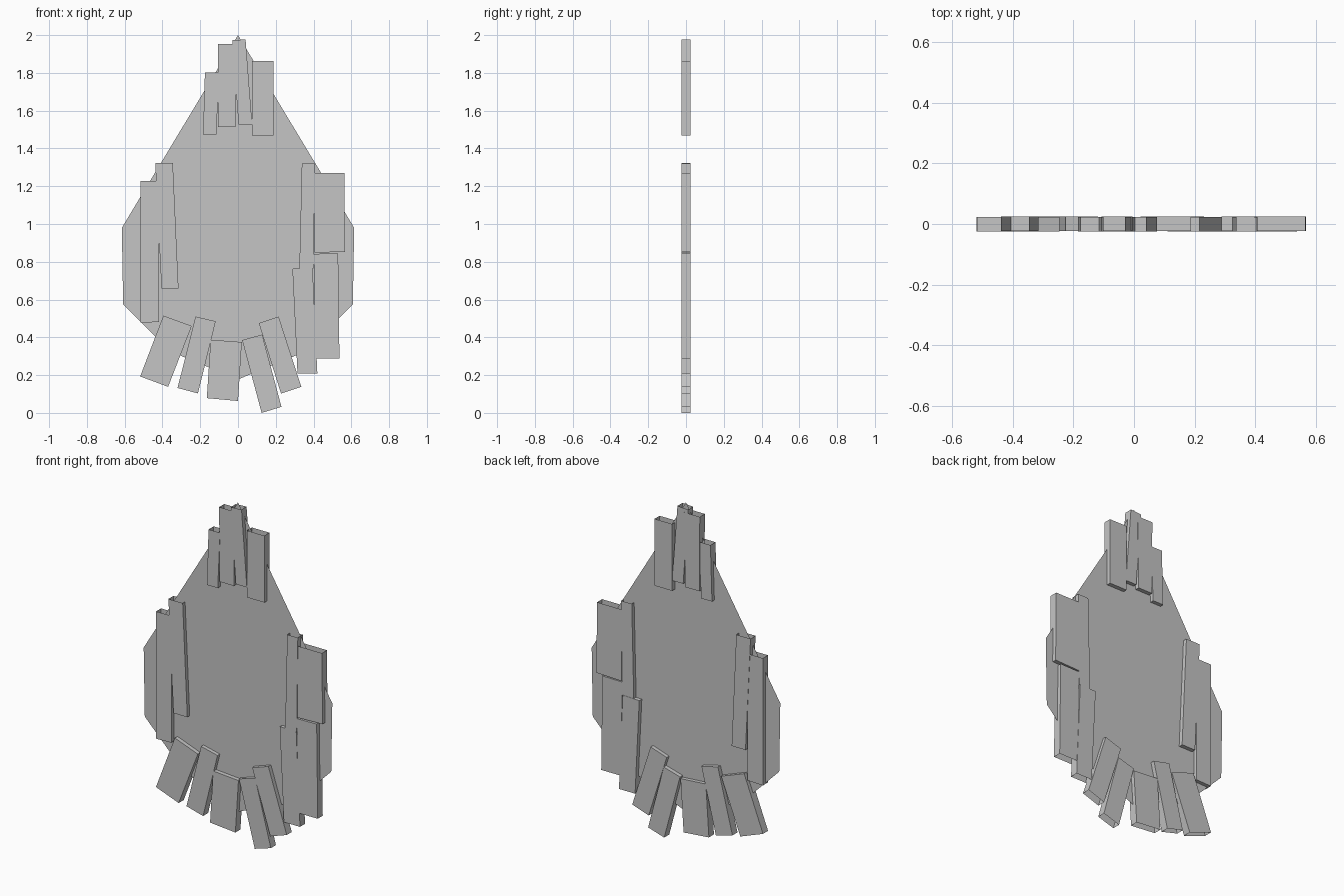
import bpy
import bmesh

cube = bpy.data.objects.get("Cube")
if cube:
    bpy.data.objects.remove(cube, do_unlink=True)

COLOUR = (0.56, 0.56, 0.56, 1)
grey = bpy.data.materials.new("light grey")
grey.use_nodes = True
grey.diffuse_color = COLOUR
grey.node_tree.nodes["Principled BSDF"].inputs["Base Color"].default_value = COLOUR

HALF = 0.0235  # half the plank thickness


def finish(name, bm):
    mesh = bpy.data.meshes.new(name)
    bm.to_mesh(mesh)
    bm.free()
    mesh.materials.append(grey)
    obj = bpy.data.objects.new(name, mesh)
    bpy.context.collection.objects.link(obj)


def plank(name, corners, open_edge, shift):
    """Corners run top left, top right, bottom right, bottom left; one end is open."""
    bm = bmesh.new()
    front = [bm.verts.new((x, shift - HALF, z)) for x, z in corners]
    back = [bm.verts.new((x, shift + HALF, z)) for x, z in corners]
    bm.faces.new(front)
    bm.faces.new(back)
    ends = []
    for i in range(4):
        j = (i + 1) % 4
        ends.append(bm.faces.new((front[i], front[j], back[j], back[i])))
    bmesh.ops.recalc_face_normals(bm, faces=bm.faces[:])
    bmesh.ops.delete(bm, geom=[ends[open_edge]], context="FACES_ONLY")
    finish(name, bm)


# Thin teardrop sheet, mirrored from one half of its outline
half = [(0.615, 0.98), (0.608, 0.575), (0.362, 0.327)]
outline = [(0, 2)] + half + [(0, 0.177)] + [(-x, z) for x, z in reversed(half)]
bm = bmesh.new()
bm.faces.new([bm.verts.new((x, 0, z)) for x, z in reversed(outline)])
finish("teardrop_sheet", bm)

# Planks around the rim, grouped by place
TOP, BOTTOM = 0, 2
groups = [
    ("peak_plank", TOP, [
        [(-0.175, 1.803), (-0.1, 1.803), (-0.115, 1.473), (-0.185, 1.473)],
        [(-0.107, 1.952), (-0.005, 1.952), (-0.012, 1.513), (-0.105, 1.513)],
        [(-0.03, 1.973), (0.04, 1.977), (0.075, 1.528), (0.003, 1.528)],
        [(0.073, 1.862), (0.188, 1.862), (0.188, 1.468), (0.073, 1.468)]]),
    ("upper_side_plank", TOP, [
        [(-0.517, 1.228), (-0.418, 1.228), (-0.418, 0.481), (-0.517, 0.478)],
        [(-0.438, 1.322), (-0.345, 1.322), (-0.315, 0.658), (-0.405, 0.658)],
        [(0.338, 1.32), (0.407, 1.32), (0.4, 0.765), (0.325, 0.765)],
        [(0.405, 1.27), (0.563, 1.27), (0.567, 0.853), (0.405, 0.848)]]),
    ("lower_side_plank", BOTTOM, [
        [(0.4, 0.842), (0.53, 0.844), (0.537, 0.288), (0.41, 0.288)],
        [(0.288, 0.763), (0.395, 0.767), (0.42, 0.208), (0.315, 0.208)]]),
    ("foot_plank", BOTTOM, [
        [(-0.395, 0.515), (-0.245, 0.46), (-0.37, 0.138), (-0.518, 0.193)],
        [(-0.225, 0.51), (-0.118, 0.485), (-0.212, 0.103), (-0.32, 0.132)],
        [(-0.145, 0.387), (0.02, 0.375), (0, 0.063), (-0.165, 0.078)],
        [(0.022, 0.385), (0.128, 0.415), (0.23, 0.032), (0.125, 0.0)],
        [(0.11, 0.475), (0.215, 0.51), (0.335, 0.138), (0.228, 0.102)]]),
]
for name, open_edge, planks in groups:
    for n, corners in enumerate(planks):
        # A slight stagger keeps overlapping planks apart
        plank(f"{name}_{n + 1}", corners, open_edge, 0.001 if n % 2 else -0.001)
